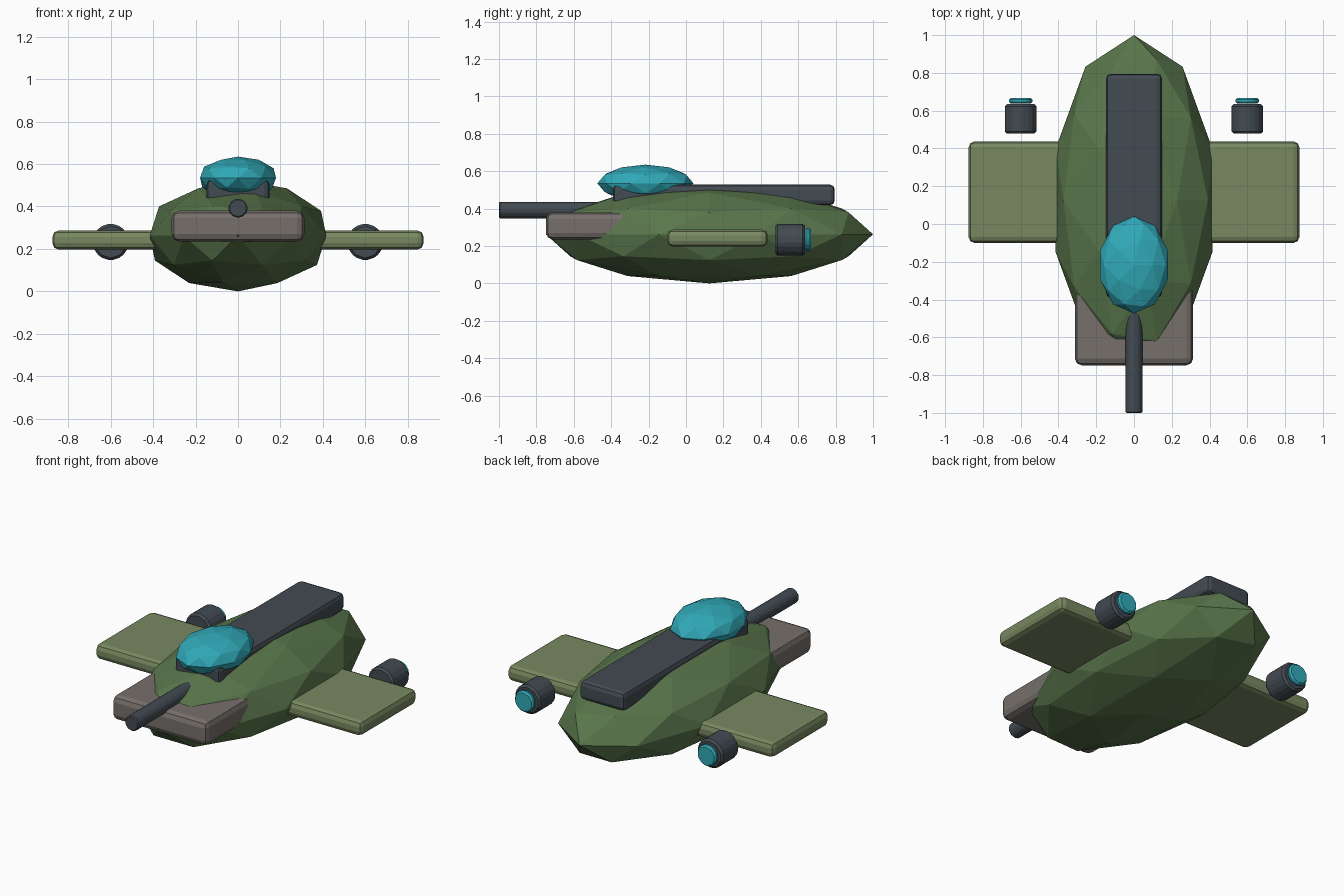
import bpy
from math import pi

if "Cube" in bpy.data.objects:
    bpy.data.objects.remove(bpy.data.objects["Cube"])


def material(name, rgb):
    m = bpy.data.materials.new(name)
    m.diffuse_color = (*rgb, 1)
    m.use_nodes = True
    m.node_tree.nodes["Principled BSDF"].inputs["Base Color"].default_value = m.diffuse_color
    return m


HULL = material("hull_green", (0.10, 0.18, 0.07))
WING = material("wing_green", (0.19, 0.25, 0.12))
DARK = material("dark_metal", (0.055, 0.07, 0.085))
GREY = material("warm_grey", (0.18, 0.16, 0.145))
CYAN = material("cyan_glass", (0.03, 0.40, 0.48))


def finish(name, mat, bevel=0, segments=2):
    ob = bpy.context.object
    ob.name = name
    bpy.ops.object.transform_apply(location=False, rotation=True, scale=True)
    ob.data.materials.append(mat)
    if bevel:
        b = ob.modifiers.new("bevel", 'BEVEL')
        b.width, b.segments, b.limit_method = bevel, segments, 'NONE'
    return ob


def ball(name, loc, radii, mat):
    bpy.ops.mesh.primitive_ico_sphere_add(subdivisions=2, radius=1, location=loc)
    bpy.context.object.scale = radii
    return finish(name, mat)


def box(name, x, y, z, mat, bevel):
    """Bevelled box from (min, max) pairs."""
    pairs = (x, y, z)
    bpy.ops.mesh.primitive_cube_add(size=1, location=[(a + b) / 2 for a, b in pairs])
    bpy.context.object.scale = [b - a for a, b in pairs]
    return finish(name, mat, bevel)


def rod(name, x, z, y0, y1, r, sides, mat, bevel):
    """Cylinder lying along y."""
    bpy.ops.mesh.primitive_cylinder_add(vertices=sides, radius=r, depth=y1 - y0,
                                        location=(x, (y0 + y1) / 2, z),
                                        rotation=(pi / 2, 0, 0))
    return finish(name, mat, bevel, 1)


# Faceted hull and canopy
ball("hull", (0, 0.125, 0.2625), (0.4375, 0.875, 0.2625), HULL)
ball("canopy", (0, -0.217, 0.535), (0.188, 0.257, 0.10), CYAN)

# Spine along the top and blunt nose block
box("spine", (-0.148, 0.148), (-0.39, 0.795), (0.418, 0.528), DARK, 0.025)
box("nose_block", (-0.3125, 0.3125), (-0.748, -0.25), (0.235, 0.38), GREY, 0.035)

# Nose gun
rod("gun_barrel", 0, 0.392, -1.0, -0.38, 0.046, 10, DARK, 0.006)

# Wings and free-standing thrusters, one per side
for side, s in (("left", -1), ("right", 1)):
    box(side + "_wing", sorted((s * 0.2, s * 0.875)), (-0.1, 0.437),
        (0.197, 0.287), WING, 0.03)
    rod(side + "_thruster", s * 0.6, 0.233, 0.478, 0.635, 0.088, 10, DARK, 0.012)
    rod(side + "_thruster_glow", s * 0.6, 0.233, 0.637, 0.668, 0.065, 10, CYAN, 0.01)
